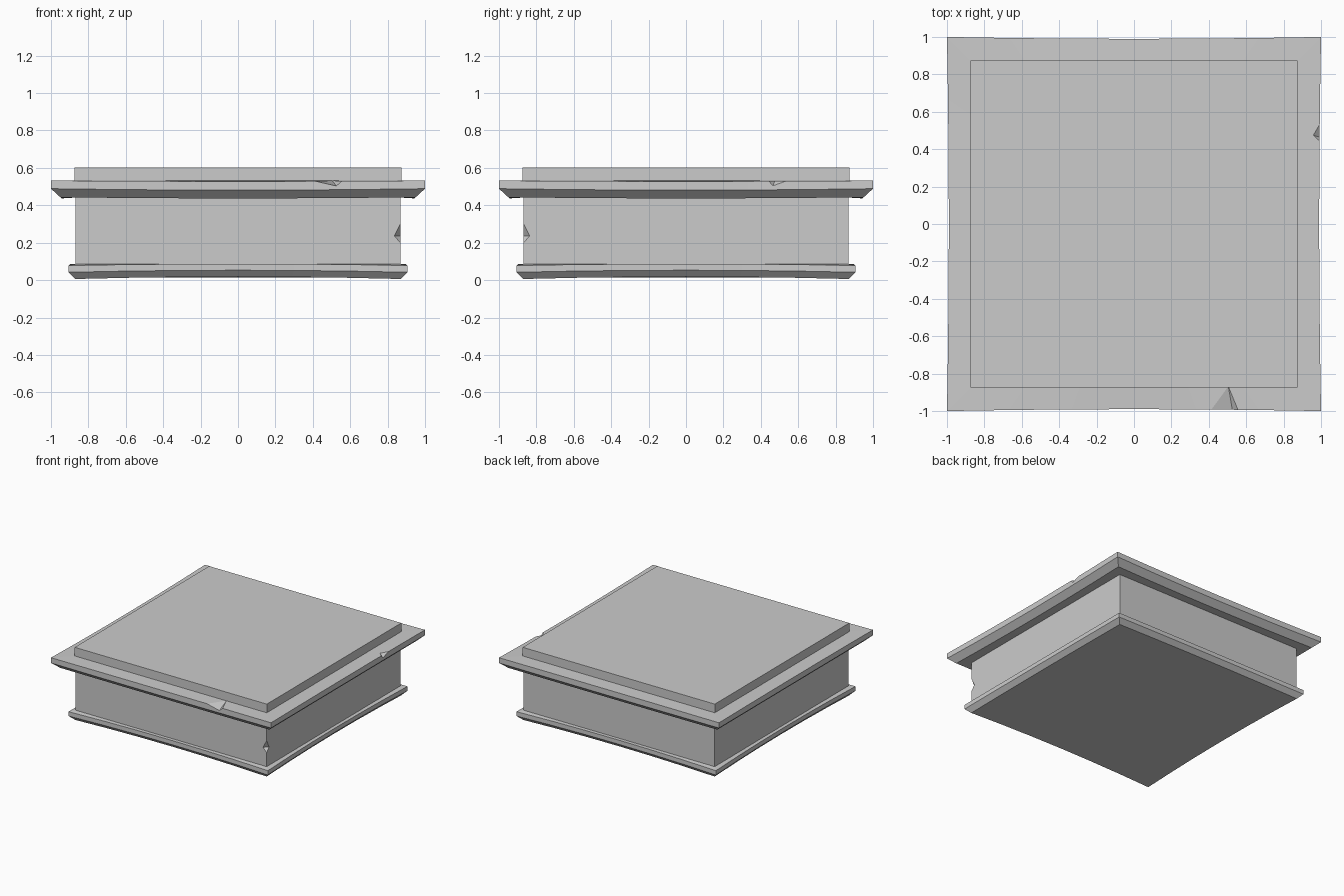
import bpy, bmesh
from mathutils import Vector

if "Cube" in bpy.data.objects:
    bpy.data.objects.remove(bpy.data.objects["Cube"])

SEG = 6  # segments along each side


def ring(bm, half, z, inset=0.0, lift=0.0):
    """Square loop whose sides bow inward by inset and shift by lift at mid-side."""
    corners = [Vector((-half, -half)), Vector((half, -half)),
               Vector((half, half)), Vector((-half, half))]
    verts = []
    for i in range(4):
        a, b = corners[i], corners[(i + 1) % 4]
        inward = -((a + b) / 2).normalized()
        for k in range(SEG):
            t = k / SEG
            bow = 4 * t * (1 - t)
            p = a.lerp(b, t) + inward * inset * bow
            verts.append(bm.verts.new((p.x, p.y, z + lift * bow)))
    return verts


def finish(bm, name):
    bmesh.ops.recalc_face_normals(bm, faces=bm.faces)
    mesh = bpy.data.meshes.new(name)
    bm.to_mesh(mesh)
    bm.free()
    obj = bpy.data.objects.new(name, mesh)
    bpy.context.collection.objects.link(obj)
    return obj


def loft(name, profile):
    bm = bmesh.new()
    rings = [ring(bm, *p) for p in profile]
    for lo, hi in zip(rings, rings[1:]):
        for i in range(len(lo)):
            j = (i + 1) % len(lo)
            bm.faces.new((lo[i], lo[j], hi[j], hi[i]))
    bm.faces.new(rings[0][::-1])
    bm.faces.new(rings[-1])
    return finish(bm, name)


def box(name, half, z0, z1):
    bm = bmesh.new()
    bmesh.ops.create_cube(bm, size=1)
    for v in bm.verts:
        v.co = (v.co.x * 2 * half, v.co.y * 2 * half, z1 if v.co.z > 0 else z0)
    return finish(bm, name)


def chip(target, left, right, valley_a, valley_b):
    """Cut a wedge: the valley runs a-b, its two faces rise to left and right."""
    left, right, a, b = map(Vector, (left, right, valley_a, valley_b))
    mid = (a + b) / 2
    pts = [mid + (a - mid) * 1.15, mid + (b - mid) * 1.15,
           mid + (left - mid) * 2.5, mid + (right - mid) * 2.5]
    bm = bmesh.new()
    v = [bm.verts.new(p) for p in pts]
    for f in ((0, 1, 2), (0, 1, 3), (0, 2, 3), (1, 2, 3)):
        bm.faces.new([v[i] for i in f])
    cutter = finish(bm, "chip_cutter")
    cutter.hide_render = True
    mod = target.modifiers.new("chip", 'BOOLEAN')
    mod.operation = 'DIFFERENCE'
    mod.solver = 'EXACT'
    mod.object = cutter
    bpy.context.view_layer.objects.active = target
    bpy.ops.object.modifier_apply(modifier=mod.name)
    bpy.data.objects.remove(cutter)


# Base moulding, slightly worn along each side
loft("base_moulding", [
    (0.87, 0.006, 0.008, 0.012),
    (0.906, 0.042, 0.01, 0.011),
    (0.906, 0.078, 0.01, 0.009),
    (0.86, 0.087),
])

# Main block with a chipped corner
block = box("main_block", 0.868, 0.05, 0.46)
chip(block, (0.868, -0.868, 0.30), (0.868, -0.868, 0.20),
     (0.836, -0.868, 0.236), (0.868, -0.836, 0.236))

# Overhanging cornice with two chipped edges
cornice = loft("cornice", [
    (0.86, 0.442),
    (0.95, 0.443, 0.008, -0.006),
    (1.0, 0.489, 0.01, -0.008),
    (1.0, 0.532, 0.01, -0.004),
    (0.865, 0.532),
])
chip(cornice, (0.41, -0.99, 0.53), (0.555, -0.99, 0.53),
     (0.505, -0.872, 0.531), (0.525, -0.99, 0.504))
chip(cornice, (0.99, 0.445, 0.53), (0.99, 0.53, 0.53),
     (0.957, 0.475, 0.531), (0.99, 0.465, 0.506))

# Raised top slab
box("top_slab", 0.873, 0.515, 0.603)
